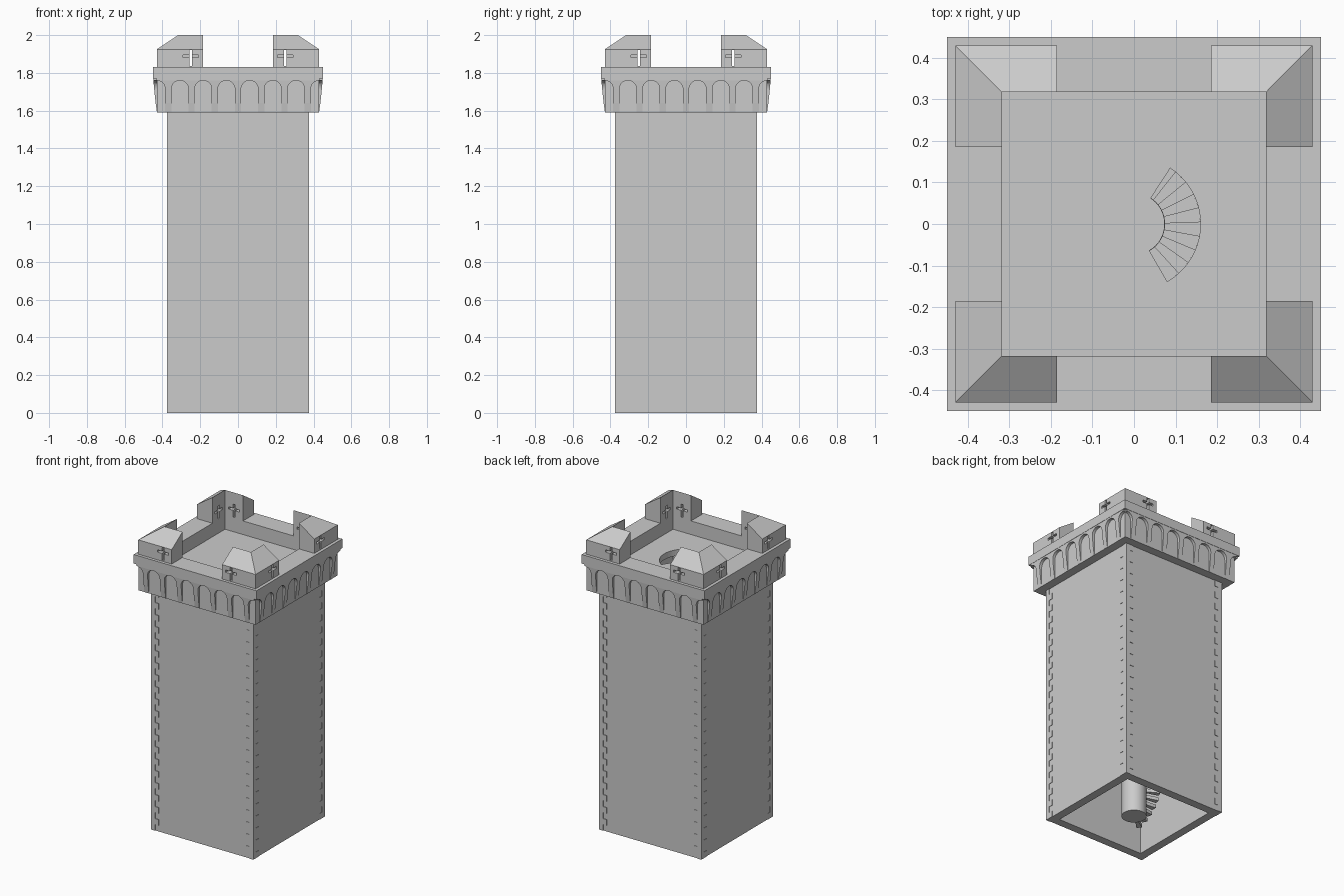
import bpy, bmesh
from math import cos, sin, pi, radians, sqrt

if "Cube" in bpy.data.objects:
    bpy.data.objects.remove(bpy.data.objects["Cube"])


def finish(bm, name):
    bmesh.ops.recalc_face_normals(bm, faces=bm.faces)
    me = bpy.data.meshes.new(name)
    bm.to_mesh(me)
    bm.free()
    ob = bpy.data.objects.new(name, me)
    bpy.context.scene.collection.objects.link(ob)
    return ob


def loft(bm, rings, closed=False):
    """Skin equal-length closed rings; cap the ends unless closed."""
    vs = [[bm.verts.new(p) for p in r] for r in rings]
    n = len(vs[0])
    for i in range(len(vs) if closed else len(vs) - 1):
        a, b = vs[i], vs[(i + 1) % len(vs)]
        for j in range(n):
            bm.faces.new((a[j], a[(j + 1) % n], b[(j + 1) % n], b[j]))
    if not closed:
        bm.faces.new(vs[0])
        bm.faces.new(vs[-1])


def box(bm, x0, x1, y0, y1, z0, z1):
    loft(bm, [[(x0, y0, z), (x1, y0, z), (x1, y1, z), (x0, y1, z)] for z in (z0, z1)])


def square_ring(name, profile):
    """Sweep a (distance, height) profile around a square."""
    bm = bmesh.new()
    loft(bm, [[(sx * d, sy * d, z) for d, z in profile]
              for sx, sy in ((1, 1), (-1, 1), (-1, -1), (1, -1))], True)
    return finish(bm, name)


def sector(bm, r0, r1, a0, a1, z0, z1, n):
    angs = [a0 + (a1 - a0) * i / n for i in range(n + 1)]
    pts = [(r1 * cos(a), r1 * sin(a)) for a in angs]
    pts += [(r0 * cos(a), r0 * sin(a)) for a in reversed(angs)]
    loft(bm, [[(x, y, z) for x, y in pts] for z in (z0, z1)])


def cut(ob, cutter):
    m = ob.modifiers.new("cut", 'BOOLEAN')
    m.operation, m.solver, m.object = 'DIFFERENCE', 'EXACT', cutter
    cutter.hide_render = True
    cutter.hide_viewport = True


IN, FLOOR, HEAD, RIM = 0.317, 1.74, 1.59, 1.83

# Hollow shaft and overhanging head with rim
square_ring("shaft_walls", [(IN, 0), (0.372, 0), (0.372, HEAD), (IN, HEAD)])
square_ring("head_parapet", [(IN, HEAD), (0.428, HEAD), (0.428, 1.77), (0.45, 1.77),
                             (0.45, RIM), (IN, RIM)])

# Alternating corner stones
bm = bmesh.new()
rows = 40
for i in range(rows):
    wx, wy = (0.055, 0.03) if i % 2 else (0.03, 0.055)
    z0, z1 = HEAD * i / rows, HEAD * (i + 1) / rows
    for sx in (1, -1):
        for sy in (1, -1):
            box(bm, sx * (0.375 - wx), sx * 0.375, sy * (0.375 - wy), sy * 0.375, z0, z1)
finish(bm, "corner_stones")

# Blind arcade: flared piers whose sides follow the arch curves
pitch, half, spring = 0.123, 0.045, 1.715
levels = [HEAD, 1.64, 1.68, spring] + [spring + half * sin(k * pi / 16) for k in range(1, 9)] + [1.772]


def pier_half(z):
    if z <= spring:
        return pitch / 2 - half
    return pitch / 2 - sqrt(max(0, half ** 2 - (z - spring) ** 2))


def flare(z):
    t = min(1, max(0, (z - HEAD) / 0.17))
    return 0.429 + 0.019 * t ** 0.8


bm = bmesh.new()
for c, s in ((1, 0), (0, 1), (-1, 0), (0, -1)):
    for k in range(-3, 4):
        rings = []
        for z in levels:
            w, f = pier_half(z), flare(z)
            ring = [(k * pitch - w, -0.42), (k * pitch + w, -0.42),
                    (k * pitch + w, -f), (k * pitch - w, -f)]
            rings.append([(c * x - s * y, s * x + c * y, z) for x, y in ring])
        loft(bm, rings)
finish(bm, "arcade_piers")

# L-shaped corner merlons with sloping tops
bm = bmesh.new()
sec = [(0.43, RIM), (0.43, 1.925), (IN, 2.0), (IN, RIM)]
for sx in (1, -1):
    for sy in (1, -1):
        loft(bm, [[(sx * 0.185, sy * d, z) for d, z in sec],
                  [(sx * d, sy * d, z) for d, z in sec],
                  [(sx * d, sy * 0.185, z) for d, z in sec]])
merlons = finish(bm, "corner_merlons")

# Cross-shaped arrow slits: open upright, shallow crossbar on both faces
slit, bar = bmesh.new(), bmesh.new()
for s in (1, -1):
    for t in (1, -1):
        for d0, d1, w, z0, z1, b in ((0.30, 0.46, 0.007, 1.836, 1.922, slit),
                                     (0.40, 0.46, 0.04, 1.881, 1.896, bar),
                                     (0.30, 0.345, 0.04, 1.881, 1.896, bar)):
            box(b, s * 0.25 - w, s * 0.25 + w, t * d0, t * d1, z0, z1)
            box(b, t * d0, t * d1, s * 0.25 - w, s * 0.25 + w, z0, z1)
cut(merlons, finish(slit, "slit_cutter"))
cut(merlons, finish(bar, "crossbar_cutter"))

# Roof floor with stair opening
bm = bmesh.new()
box(bm, -IN, IN, -IN, IN, FLOOR - 0.04, FLOOR)
deck = finish(bm, "roof_floor")
bm = bmesh.new()
sector(bm, 0.074, 0.16, radians(-60), radians(57), FLOOR - 0.1, FLOOR + 0.1, 20)
cut(deck, finish(bm, "stair_opening_cutter"))

# Central column and spiral stair, rising clockwise
bpy.ops.mesh.primitive_cylinder_add(vertices=32, radius=0.075, depth=FLOOR - 0.005,
                                    location=(0, 0, (FLOOR - 0.005) / 2))
bpy.context.object.name = "stair_column"
bpy.ops.object.shade_smooth_by_angle()
bm = bmesh.new()
steps, turn = 52, radians(12.4)
for i in range(steps):
    a = radians(-60) + turn * (steps - i)
    z = (FLOOR - 0.01) * (i + 1) / steps
    sector(bm, 0.07, 0.16, a, a - turn, z - 0.022, z, 2)
finish(bm, "spiral_steps")
